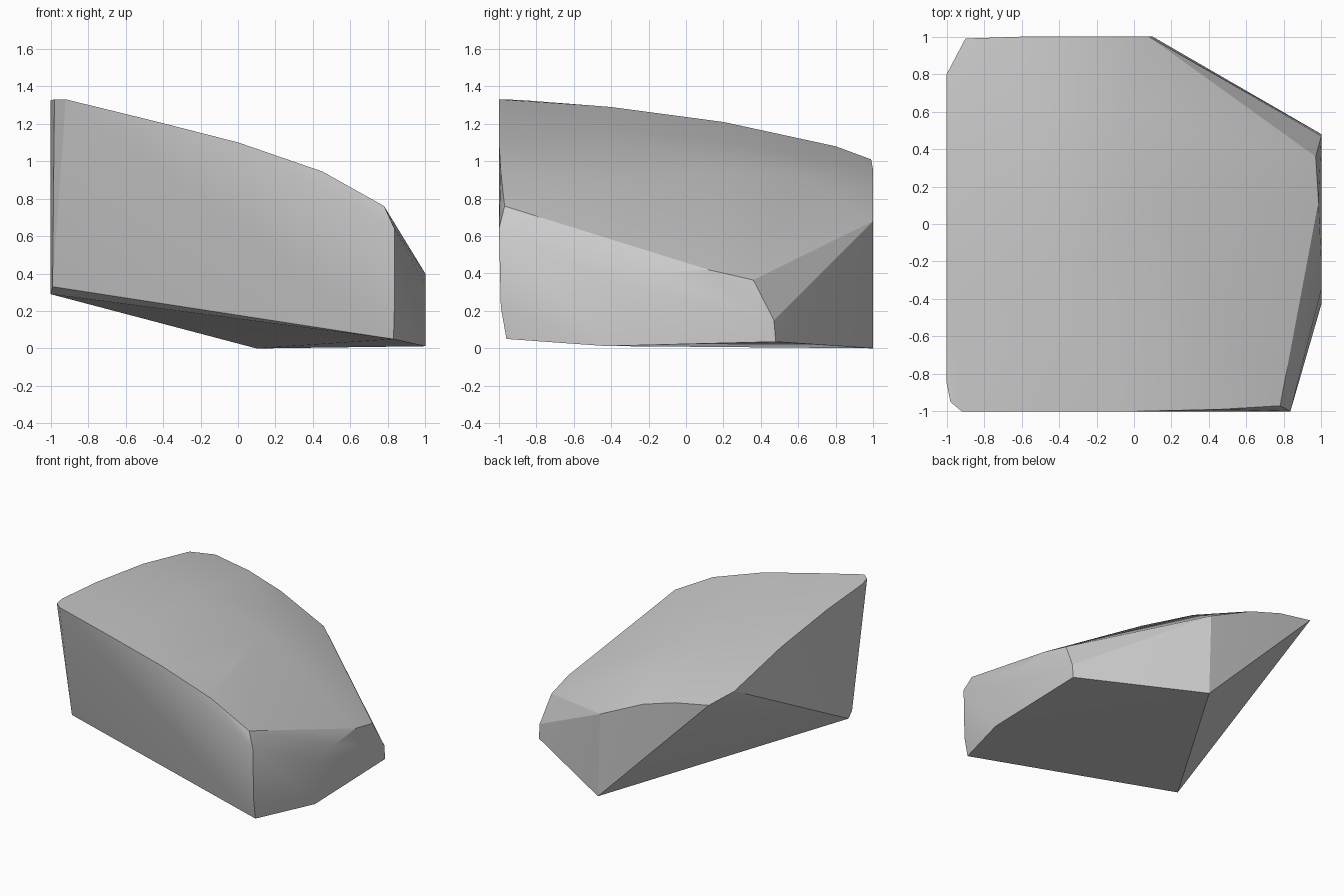
import bpy, bmesh

# Curved top: ribs running from the tall left edge down to the right end
ribs = [
    [(-0.92, -1, 1.33), (-0.45, -1, 1.215), (0, -1, 1.1), (0.45, -0.99, 0.945), (0.78, -0.97, 0.76)],
    [(-1, -0.4, 1.29), (-0.45, -0.4, 1.17), (0.27, -0.43, 0.95), (0.89, -0.4, 0.57)],
    [(-1, 0.2, 1.21), (-0.5, 0.2, 1.1), (0.09, 0.2, 0.945), (0.985, 0.12, 0.42)],
    [(-1, 0.8, 1.08), (-0.5, 0.6, 1.03), (-0.08, 0.6, 0.925), (0.97, 0.36, 0.365)],
    [(-0.9, 0.99, 1.01), (-0.6, 1, 0.955), (-0.31, 1, 0.865), (0.08, 1, 0.68)],
]
# Rounded corner of the tall left edge
corner = [(-1, -0.85, 1.325), (-0.98, -0.95, 1.33)]
# Right end facets
end = [(0.835, -1, 0.64), (0.835, -0.99, 0.22), (1, -0.2, 0.4), (1, -0.35, 0.34),
       (1, 0.47, 0.15)]
# Faceted underside
base = [(0.1, 1, 0), (1, 0.48, 0.035), (1, -0.43, 0.012), (0.83, -0.96, 0.05),
        (-1, -0.68, 0.29), (-0.99, -0.74, 0.33)]

bm = bmesh.new()
for p in sum(ribs, []) + corner + end + base:
    bm.verts.new(p)
hull = bmesh.ops.convex_hull(bm, input=bm.verts[:])
loose = [v for v in bm.verts if not v.link_faces]
bmesh.ops.delete(bm, geom=loose, context='VERTS')
bmesh.ops.recalc_face_normals(bm, faces=bm.faces[:])

mesh = bpy.data.meshes.new("wedge_block")
bm.to_mesh(mesh)
bm.free()
block = bpy.data.objects.new("wedge_block", mesh)
bpy.context.collection.objects.link(block)

# Smooth crown, crisp outer edges
bpy.context.view_layer.objects.active = block
block.select_set(True)
bpy.ops.object.shade_smooth_by_angle(angle=0.4)
